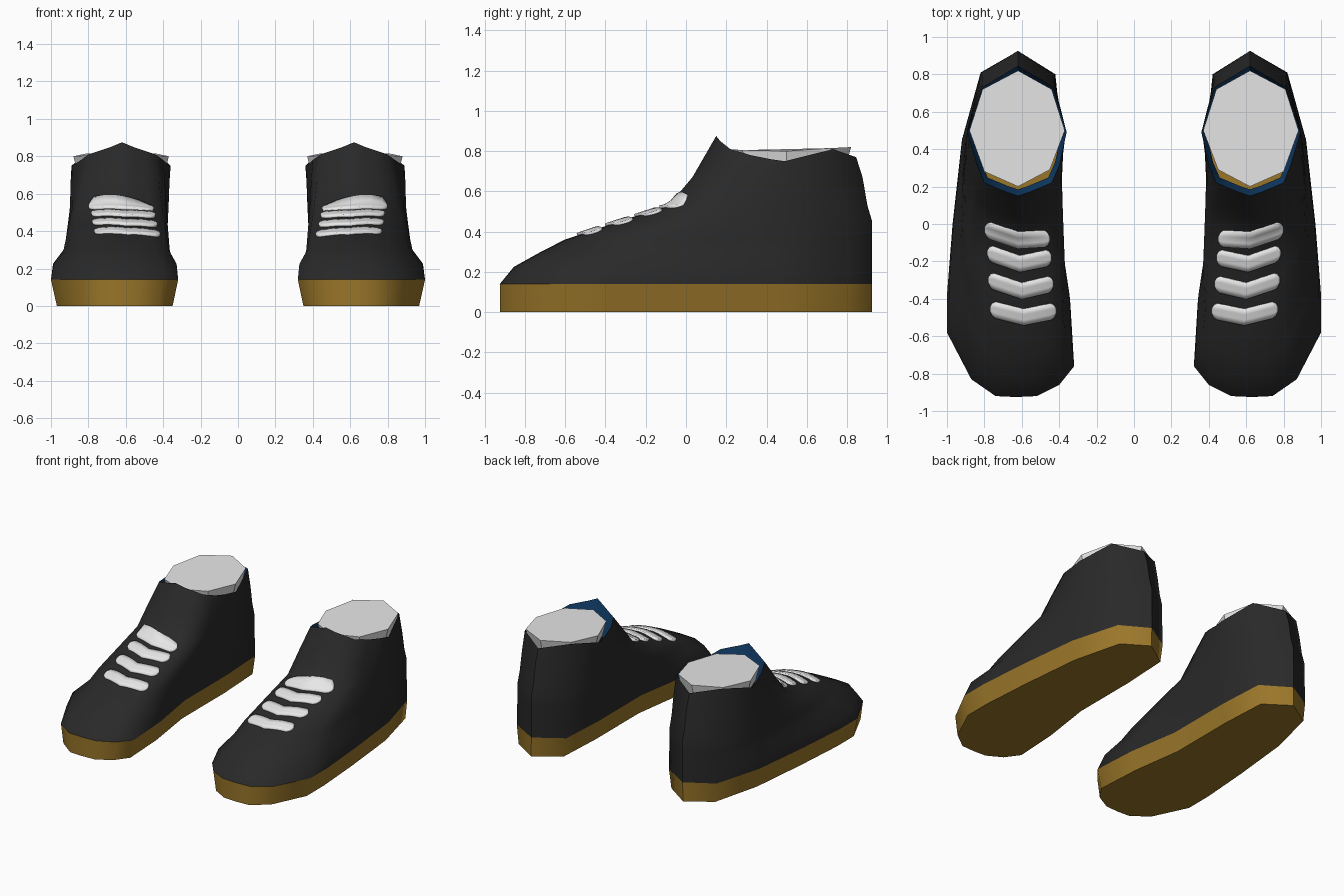
import bpy
from mathutils import Vector
from mathutils.bvhtree import BVHTree

if "Cube" in bpy.data.objects:
    bpy.data.objects.remove(bpy.data.objects["Cube"])


def material(name, rgb):
    m = bpy.data.materials.new(name)
    m.diffuse_color = (*rgb, 1)
    m.use_nodes = True
    m.node_tree.nodes["Principled BSDF"].inputs["Base Color"].default_value = m.diffuse_color
    return m


BLACK = material("black_canvas", (0.022, 0.022, 0.022))
GOLD = material("gold_rubber", (0.32, 0.18, 0.022))
BLUE = material("blue_lining", (0.006, 0.05, 0.15))
WHITE = material("white_fabric", (0.8, 0.8, 0.8))


def loft(rings, cap_start=False, cap_end=False):
    """Join closed rings of equal length, with optional caps."""
    n = len(rings[0])
    verts = [tuple(p) for r in rings for p in r]
    faces = [(k * n + i, k * n + (i + 1) % n, (k + 1) * n + (i + 1) % n, (k + 1) * n + i)
             for k in range(len(rings) - 1) for i in range(n)]
    if cap_start:
        faces.append(tuple(reversed(range(n))))
    if cap_end:
        faces.append(tuple(range(len(verts) - n, len(verts))))
    return verts, faces


def make_pair(name, verts, faces, mat, angle, thickness=0):
    """Make one part and mirror it onto the other shoe."""
    me = bpy.data.meshes.new(name)
    me.from_pydata(verts, [], faces)
    me.materials.append(mat)
    ob = bpy.data.objects.new(name, me)
    bpy.context.collection.objects.link(ob)
    bpy.ops.object.select_all(action='DESELECT')
    ob.select_set(True)
    bpy.context.view_layer.objects.active = ob
    bpy.ops.object.shade_smooth_by_angle(angle=angle)
    if thickness:
        s = ob.modifiers.new("thickness", 'SOLIDIFY')
        s.thickness = thickness
        s.offset = -1
    ob.modifiers.new("other_shoe", 'MIRROR').use_mirror_merge = False
    return ob


def lerp(a, b, t):
    return a + (b - a) * t


# Foot outline and collar outline, both counterclockwise from the toe centre
foot = [(.63, -.925), (.74, -.92), (.87, -.83), (1, -.58), (1, -.38), (.97, 0), (.92, .45), (.82, .81),
        (.62, .925), (.42, .80), (.40, .45), (.40, -.05), (.34, -.43), (.32, -.76), (.40, -.86), (.52, -.92)]
collar = [(.62, .15, .875), (.68, .17, .85), (.74, .195, .83), (.80, .22, .81), (.84, .32, .78),
          (.87, .42, .76), (.89, .49, .75), (.81, .73, .81), (.62, .845, .77), (.43, .73, .81),
          (.36, .49, .75), (.38, .40, .76), (.40, .31, .78), (.44, .22, .81), (.50, .195, .83), (.56, .17, .85)]

# Upper: height, front slide, heel slide and width blend per level
levels = [(.14, 0, 0, 0), (.225, .065, 0, .07), (.30, .19, 0, .42), (.36, .30, 0, .5),
          (.45, .55, 0, .62), (.53, .78, .3, .72), (.67, .89, .6, .85)]
rings = []
for z, front, heel, blend in levels:
    ring = []
    for i, (f, c) in enumerate(zip(foot, collar)):
        slide = heel if 6 <= i <= 10 else front
        ring.append((lerp(f[0], c[0], blend), lerp(f[1], c[1], slide), z))
    rings.append(ring)
rings.append(collar)
upper_verts, upper_faces = loft(rings)
make_pair("shoe_upper", upper_verts, upper_faces, BLACK, 1.0)

# Sole, slightly narrower at the ground
bottom = [(lerp(x, .65, .09), y, 0) for x, y in foot]
verts, faces = loft([bottom, [(x, y, .14) for x, y in foot]], True, True)
make_pair("sole", verts, faces, GOLD, 1.0)

# Lining falling inward from the collar
inner = [(lerp(x, .625, .1), lerp(y, .5, .1), z - .2) for x, y, z in collar]
verts, faces = loft([inner, collar])
make_pair("lining", verts, [f[::-1] for f in faces], BLUE, 1.0)

# Sock plug closing the ankle opening
top = [(.62, .2, .81), (.80, .28, .805), (.88, .5, .80), (.81, .72, .815),
       (.62, .82, .82), (.44, .72, .815), (.37, .5, .80), (.45, .29, .805)]
low = [(lerp(x, .625, .1), lerp(y, .5, .1), .70) for x, y, z in top]
verts, faces = loft([low, top], True, True)
make_pair("sock", verts, faces, WHITE, 0.5)

# Laces: round-ended chevron strips laid on the upper
surface = BVHTree.FromPolygons([Vector(v) for v in upper_verts], upper_faces)
laces = [((.45, -.08), (.62, -.09), (.80, -.03)), ((.44, -.18), (.61, -.215), (.785, -.155)),
         ((.43, -.32), (.60, -.36), (.78, -.30)), ((.415, -.465), (.59, -.50), (.77, -.455))]
columns = [(0, .3), (.03, .75), (.08, 1), (.25, 1), (.4, 1), (.5, 1),
           (.6, 1), (.75, 1), (.92, 1), (.97, .75), (1, .3)]
for number, (a, mid, b) in enumerate(laces, 1):
    verts, faces = [], []
    for t, w in columns:
        p, q, u = (a, mid, t * 2) if t <= .5 else (mid, b, t * 2 - 1)
        x, y = lerp(p[0], q[0], u), lerp(p[1], q[1], u)
        for side in (-1, -.33, .33, 1):
            yy = y + side * w * .043
            hit = surface.ray_cast(Vector((x, yy, 2)), Vector((0, 0, -1)))[0]
            verts.append((x, yy, (hit.z if hit else .4) + .014))
    for c in range(len(columns) - 1):
        for r in range(3):
            k = c * 4 + r
            faces.append((k, k + 4, k + 5, k + 1))
    make_pair(f"lace_{number}", verts, faces, WHITE, 0.6, 0.02)
